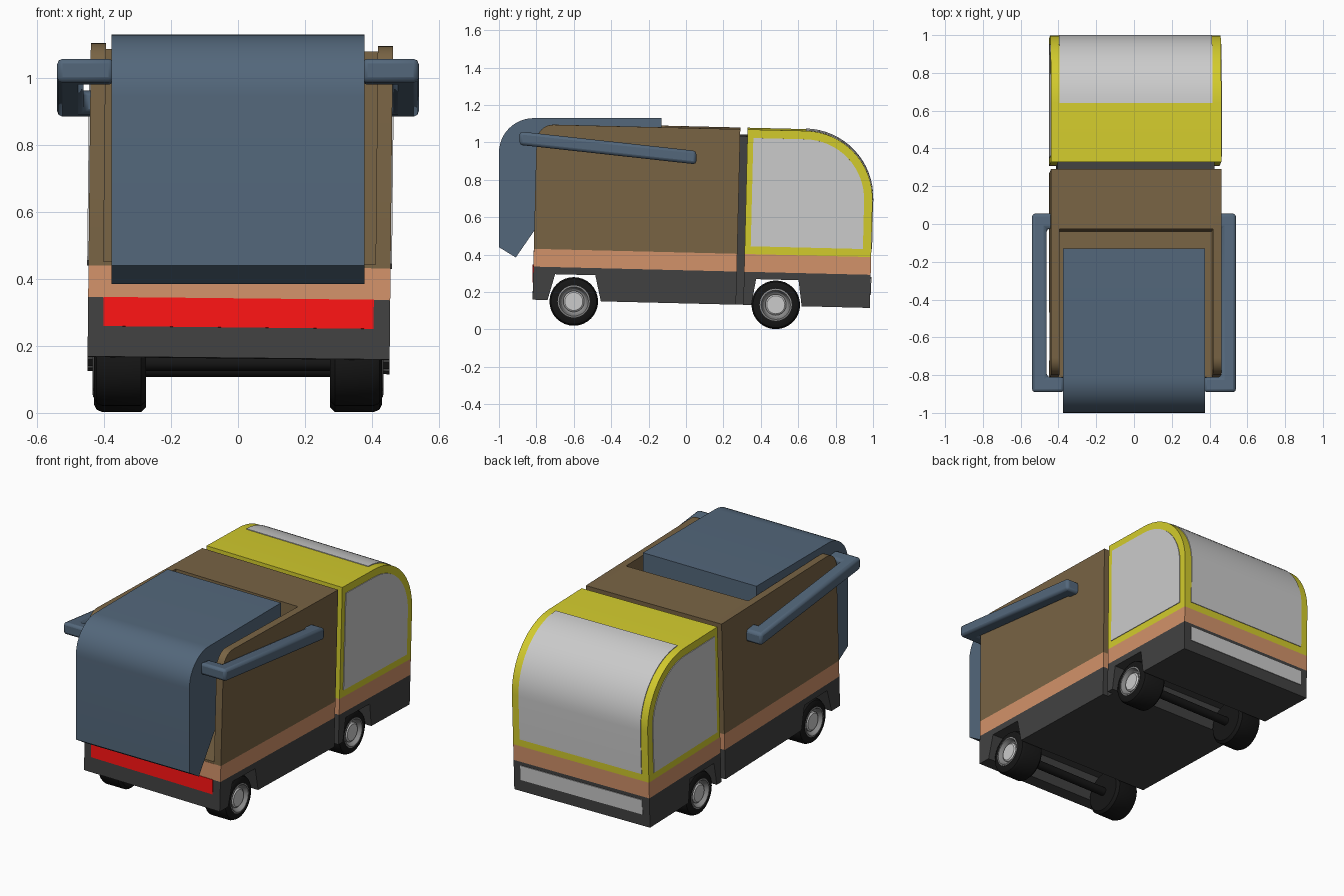
import bpy, bmesh
from math import sin, cos, pi, radians
from mathutils import Matrix

if "Cube" in bpy.data.objects:
    bpy.data.objects.remove(bpy.data.objects["Cube"])

# The bodywork leans slightly nose-down and to one side
TILT = Matrix.Rotation(radians(0.6), 4, 'Y') @ Matrix.Rotation(radians(-1.4), 4, 'X')


def material(name, rgb):
    m = bpy.data.materials.new(name)
    m.diffuse_color = (*rgb, 1)
    m.use_nodes = True
    m.node_tree.nodes["Principled BSDF"].inputs["Base Color"].default_value = m.diffuse_color
    return m


BROWN = material("brown", (0.19, 0.127, 0.058))
BLUE = material("slate_blue", (0.087, 0.136, 0.198))
YELLOW = material("yellow", (0.65, 0.60, 0.026))
ORANGE = material("copper", (0.65, 0.29, 0.144))
RED = material("red", (1.0, 0.007, 0.007))
DARK = material("dark_grey", (0.054, 0.054, 0.054))
BLACK = material("black", (0.008, 0.008, 0.008))
STEEL = material("steel", (0.25, 0.25, 0.25))


def finish(name, bm, mat, tilt=False, bevel=0):
    bmesh.ops.recalc_face_normals(bm, faces=bm.faces)
    if tilt:
        bm.transform(TILT)
    me = bpy.data.meshes.new(name)
    bm.to_mesh(me)
    bm.free()
    ob = bpy.data.objects.new(name, me)
    bpy.context.collection.objects.link(ob)
    if mat:
        me.materials.append(mat)
    if bevel:
        b = ob.modifiers.new("bevel", 'BEVEL')
        b.width, b.segments = bevel, 2
    bpy.ops.object.select_all(action='DESELECT')
    ob.select_set(True)
    bpy.context.view_layer.objects.active = ob
    bpy.ops.object.shade_smooth_by_angle(angle=radians(30))
    return ob


def loft(bm, a, b):
    """Close two matching rings of points into a solid."""
    va, vb = [bm.verts.new(p) for p in a], [bm.verts.new(p) for p in b]
    n = len(va)
    bm.faces.new(va)
    bm.faces.new(vb[::-1])
    for i in range(n):
        j = (i + 1) % n
        bm.faces.new((va[i], vb[i], vb[j], va[j]))


def prism(name, profile, x0, x1, mat=None, tilt=True, bevel=0):
    """Extrude a (y, z) profile along x."""
    bm = bmesh.new()
    loft(bm, [(x0, y, z) for y, z in profile], [(x1, y, z) for y, z in profile])
    return finish(name, bm, mat, tilt, bevel)


def box(name, x0, x1, y0, y1, z0, z1, mat=None):
    return prism(name, [(y0, z0), (y1, z0), (y1, z1), (y0, z1)], x0, x1, mat)


def arc(cy, cz, r, a0, a1, n=12):
    return [(cy + r * cos(radians(a0 + (a1 - a0) * i / n)),
             cz + r * sin(radians(a0 + (a1 - a0) * i / n))) for i in range(n + 1)]


def lathe(name, profile, y, z, mat, n=32):
    """Spin an (x, radius) profile about an axle at (y, z)."""
    bm = bmesh.new()
    rings = [[bm.verts.new((x, y + r * cos(2 * pi * i / n), z + r * sin(2 * pi * i / n)))
              for i in range(n)] for x, r in profile]
    for a, b in zip(rings, rings[1:]):
        for i in range(n):
            j = (i + 1) % n
            bm.faces.new((a[i], a[j], b[j], b[i]))
    bm.faces.new(rings[0])
    bm.faces.new(rings[-1])
    return finish(name, bm, mat)


W = 0.451                                  # half width of bodywork
BACK, BODY_END, CAB_START, NOSE = -0.824, 0.264, 0.303, 0.98
LOW, BAND0, BAND1, ROOF = 0.144, 0.321, 0.416, 1.082

# Chassis halves with wheel arches
prism("rear_chassis", [(BACK, LOW), (-0.744, LOW), (-0.707, 0.283), (-0.492, 0.283),
                       (-0.459, LOW), (BODY_END, LOW), (BODY_END, BAND0), (BACK, BAND0)], -W, W, DARK)
prism("cab_chassis", [(CAB_START, LOW), (0.346, LOW), (0.368, 0.283), (0.595, 0.283),
                      (0.615, LOW), (NOSE, LOW), (NOSE, BAND0), (CAB_START, BAND0)], -W, W, DARK)
box("cab_joint", -0.415, 0.415, 0.25, 0.32, LOW, 1.045, DARK)

# Copper band
box("rear_band", -W, W, BACK, BODY_END, BAND0, BAND1, ORANGE)
box("cab_band", -W, W, CAB_START, NOSE, BAND0, BAND1, ORANGE)

# Open-backed load bed
IN = 0.406
wall = [(BACK, BAND1), (BODY_END, BAND1), (BODY_END, ROOF)] + arc(BACK + 0.09, ROOF - 0.09, 0.09, 90, 180, 8)
prism("left_bed_wall", wall, -W, -IN, BROWN)
prism("right_bed_wall", wall, IN, W, BROWN)
box("bed_front_block", -IN, IN, -0.053, BODY_END, BAND1, ROOF, BROWN)
box("bed_floor", -IN, IN, BACK + 0.002, -0.053, BAND1, BAND1 + 0.012, BROWN)

# Cab shell and windows
R = 0.365
CY, CZ = NOSE - R, ROOF - R
prism("cab_shell", [(CAB_START, BAND1), (NOSE, BAND1)] + arc(CY, CZ, R, 0, 90, 16) + [(CAB_START, ROOF)],
      -W, W, YELLOW)
prism("side_windows", [(0.335, 0.458), (NOSE - 0.045, 0.458)] + arc(CY, CZ, R - 0.045, 0, 90, 16)
      + [(0.335, ROOF - 0.045)], -W - 0.004, W + 0.004)
outer = [(NOSE + 0.004, 0.458)] + arc(CY, CZ, R + 0.004, 0, 90, 16)
inner = [(NOSE - 0.01, 0.458)] + arc(CY, CZ, R - 0.01, 0, 90, 16)
prism("windshield", outer + inner[::-1], -0.405, 0.405)

# Lamps
box("tail_light", -0.405, 0.402, BACK - 0.004, BACK + 0.01, 0.235, 0.322, RED)
box("headlight_strip", -0.405, 0.405, NOSE - 0.01, NOSE + 0.004, 0.213, 0.300)

# Loader hopper
prism("hopper", [(-1.0, 0.44), (-0.91, 0.385), (-0.81, 0.53), (-0.70, 0.69), (-0.50, 0.85), (-0.13, 0.85),
                 (-0.13, 1.13)] + arc(-0.815, 0.945, 0.185, 90, 180, 12), -0.377, 0.377, BLUE, tilt=False)

# Lifting arms: C-shaped brackets sloping toward the cab
outline = [(0.37, -0.89), (0.54, -0.89), (0.54, 0.055), (0.37, 0.055),
           (0.37, -0.025), (0.462, -0.025), (0.462, -0.81), (0.37, -0.81)]
for side, s in (("left", -1), ("right", 1)):
    bm = bmesh.new()
    loft(bm, *[[(s * x, y, 0.925 - 0.11 * y + h) for x, y in outline] for h in (-0.036, 0.036)])
    finish(side + "_lift_arm", bm, BLUE, bevel=0.016)

# Wheels and axles
tire = [(0.275, 0.05), (0.275, 0.115), (0.29, 0.13), (0.405, 0.13), (0.422, 0.122),
        (0.43, 0.107), (0.43, 0.084), (0.39, 0.08)]
rim = [(0.385, 0.086), (0.432, 0.086), (0.434, 0.078), (0.41, 0.066), (0.40, 0.05)]
hub = [(0.385, 0.056), (0.418, 0.056), (0.424, 0.048)]
for end, y, z in (("rear", -0.6, 0.15), ("cab", 0.48, 0.132)):
    for side, s in (("left", -1), ("right", 1)):
        for part, prof, mat in (("tire", tire, BLACK), ("rim", rim, STEEL), ("hub", hub, None)):
            lathe(f"{end}_{side}_{part}", [(s * x, r) for x, r in prof], y, z, mat)
    lathe(end + "_axle", [(-0.3, 0.025), (0.3, 0.025)], y, z, BLACK, 16)
